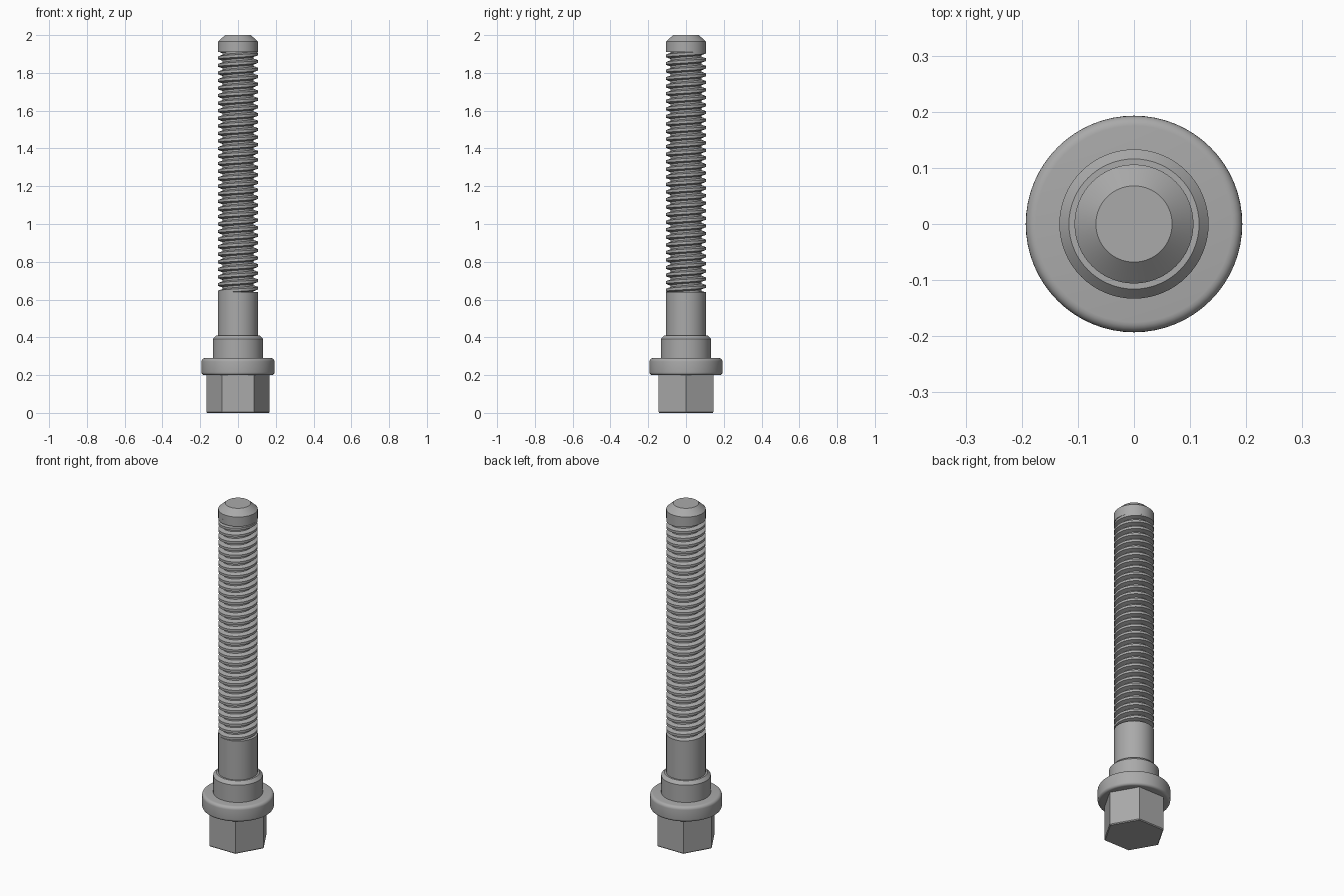
import bpy, bmesh, math

cube = bpy.data.objects.get("Cube")
if cube:
    bpy.data.objects.remove(cube, do_unlink=True)

steel = bpy.data.materials.new("grey steel")
steel.use_nodes = True
GREY = (0.4, 0.4, 0.4, 1)
steel.diffuse_color = GREY
steel.node_tree.nodes["Principled BSDF"].inputs["Base Color"].default_value = GREY

SHANK_R, ROOT_R = 0.106, 0.082
THREAD_LOW, THREAD_HIGH, PITCH = 0.64, 1.91, 0.04


def finish(name, bm, angle=30):
    bmesh.ops.recalc_face_normals(bm, faces=bm.faces)
    mesh = bpy.data.meshes.new(name)
    bm.to_mesh(mesh)
    bm.free()
    mesh.materials.append(steel)
    obj = bpy.data.objects.new(name, mesh)
    bpy.context.collection.objects.link(obj)
    bpy.ops.object.select_all(action='DESELECT')
    obj.select_set(True)
    bpy.context.view_layer.objects.active = obj
    bpy.ops.object.shade_smooth_by_angle(angle=math.radians(angle))
    return obj


def lathe(name, profile, sides=64):
    """Closed turned solid from (radius, height) points, flat-capped at both ends."""
    bm = bmesh.new()
    rings = []
    for r, z in profile:
        angles = [math.tau * i / sides for i in range(sides)]
        rings.append([bm.verts.new((r * math.cos(a), r * math.sin(a), z)) for a in angles])
    for low, high in zip(rings, rings[1:]):
        for i in range(sides):
            j = (i + 1) % sides
            bm.faces.new((low[i], low[j], high[j], high[i]))
    bm.faces.new(rings[0])
    bm.faces.new(rings[-1])
    return finish(name, bm)


def fillet(r, z, size, start, steps=5):
    """Quarter-round points about (r, z), from the start angle."""
    return [(r + size * math.cos(a), z + size * math.sin(a))
            for a in (math.radians(start + 90 * i / steps) for i in range(steps + 1))]


# Hexagonal head with a slightly broken bottom edge
lathe("hex_head", [(0.163, 0), (0.168, 0.005), (0.168, 0.21)], sides=6)

# Rounded flange, stepped collar and plain shank
lathe("flange", fillet(0.178, 0.215, 0.015, -90) + fillet(0.175, 0.272, 0.018, 0))
lathe("collar", [(0.133, 0.28), (0.133, 0.392), (0.116, 0.41)])
lathe("shank", [(SHANK_R, 0.4), (SHANK_R, THREAD_LOW)])

# Threaded rod core and chamfered tip
lathe("thread_core", [(ROOT_R, THREAD_LOW - 0.01), (ROOT_R, THREAD_HIGH + 0.01)])
lathe("tip", [(SHANK_R, THREAD_HIGH), (SHANK_R, 1.966), (0.068, 2.0)])

# Helical thread ridge, swept around the core
bm = bmesh.new()
per_turn = 48
start = THREAD_LOW - PITCH / 2
count = round((THREAD_HIGH - THREAD_LOW + PITCH) / PITCH * per_turn)
section = [(ROOT_R - 0.003, -0.016), (SHANK_R, -0.007), (SHANK_R, 0.007), (ROOT_R - 0.003, 0.016)]
previous = None
for i in range(count + 1):
    a = math.tau * i / per_turn
    z = start + PITCH * i / per_turn
    ring = [bm.verts.new((r * math.cos(a), r * math.sin(a), z + dz)) for r, dz in section]
    if previous:
        for k in range(4):
            n = (k + 1) % 4
            bm.faces.new((previous[k], previous[n], ring[n], ring[k]))
    else:
        bm.faces.new(ring)
    previous = ring
bm.faces.new(previous)
finish("thread_ridge", bm)
